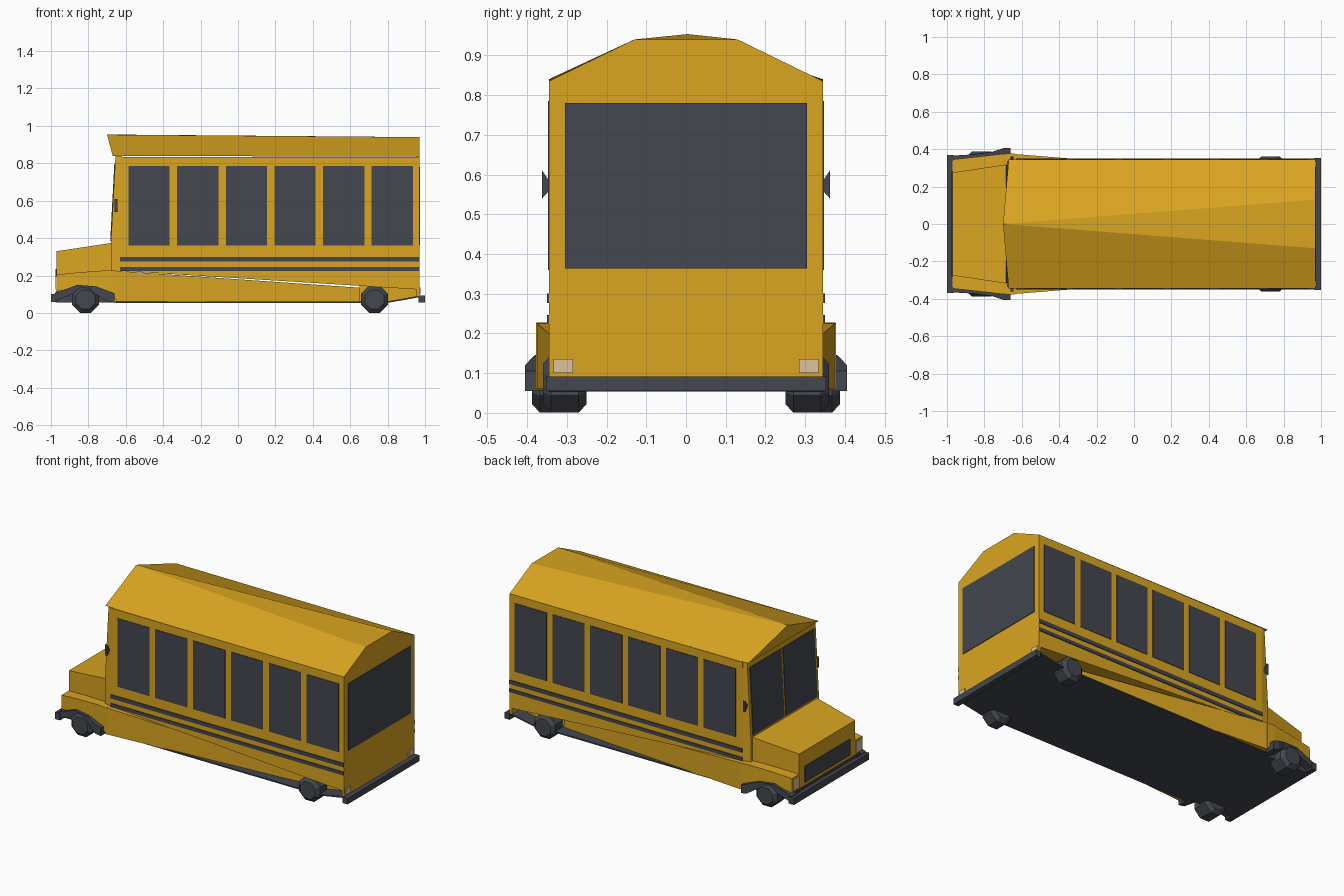
import bpy, bmesh, math


def material(name, rgb):
    m = bpy.data.materials.new(name)
    m.diffuse_color = (*rgb, 1)
    return m


YELLOW = material("bus yellow", (0.70, 0.376, 0.0144))
DARK = material("dark grey", (0.056, 0.063, 0.078))
LAMP = material("lamp cream", (0.72, 0.55, 0.32))


def loft(name, rings, mat):
    """Join rings of equal point count into one capped solid."""
    bm = bmesh.new()
    vs = [[bm.verts.new(p) for p in r] for r in rings]
    n = len(rings[0])
    for a, b in zip(vs, vs[1:]):
        for i in range(n):
            j = (i + 1) % n
            bm.faces.new((a[i], a[j], b[j], b[i]))
    bm.faces.new(vs[0])
    bm.faces.new(vs[-1])
    bmesh.ops.recalc_face_normals(bm, faces=bm.faces)
    me = bpy.data.meshes.new(name)
    bm.to_mesh(me)
    bm.free()
    me.materials.append(mat)
    ob = bpy.data.objects.new(name, me)
    bpy.context.collection.objects.link(ob)
    return ob


def ring(x, y0, y1, z0, z1):
    return [(x, y0, z0), (x, y1, z0), (x, y1, z1), (x, y0, z1)]


def box(name, x0, x1, y0, y1, z0, z1, mat):
    return loft(name, [ring(x0, y0, y1, z0, z1), ring(x1, y0, y1, z0, z1)], mat)


W = 0.345

# Passenger body, with lower edge falling toward the rear
loft("body", [ring(-0.63, -W, W, 0.225, 0.835), ring(0.97, -W, W, 0.125, 0.835)], YELLOW)
box("rear_panel", 0.955, 0.97, -W, W, 0.09, 0.14, YELLOW)

# Skirt: flared at the front, tucked in at the rear wheels
loft("skirt", [ring(-0.65, -0.375, 0.375, 0.06, 0.225),
               ring(0.65, -0.27, 0.27, 0.06, 0.135)], YELLOW)
loft("rear_skirt", [ring(0.65, -0.26, 0.26, 0.06, 0.15),
                    ring(0.80, -0.26, 0.26, 0.06, 0.15),
                    ring(0.96, -0.26, 0.26, 0.09, 0.15)], YELLOW)
loft("floor", [ring(-0.66, -W, W, 0.054, 0.062), ring(0.80, -W, W, 0.054, 0.062),
               ring(0.97, -W, W, 0.084, 0.092)], DARK)

# Roof: pointed at the front, flat-topped at the rear
loft("roof", [
    [(-0.67, -W, 0.84), (-0.70, 0, 0.953), (-0.70, 0, 0.954), (-0.67, W, 0.84)],
    [(0.97, -W, 0.835), (0.97, -0.13, 0.94), (0.97, 0.13, 0.94), (0.97, W, 0.835)],
], YELLOW)

# Cab front with raked windscreen
loft("cab_front", [
    [(-0.68, -0.335, 0.06), (-0.68, 0.335, 0.06), (-0.62, W, 0.06), (-0.62, -W, 0.06)],
    [(-0.68, -0.335, 0.37), (-0.68, 0.335, 0.37), (-0.62, W, 0.37), (-0.62, -W, 0.37)],
    [(-0.655, -0.335, 0.84), (-0.655, 0.335, 0.84), (-0.62, W, 0.84), (-0.62, -W, 0.84)],
], YELLOW)


def rake(z):
    return -0.68 + 0.025 * (z - 0.37) / 0.47


for s in (-1, 1):
    loft("windscreen_pane", [
        [(rake(z) - d, s * y, z) for d, y in ((0.004, 0.008), (0.004, 0.315),
                                              (-0.002, 0.315), (-0.002, 0.008))]
        for z in (0.385, 0.80)], DARK)

# Hood and grille
loft("hood", [ring(-0.97, -0.275, 0.275, 0.10, 0.33),
              ring(-0.67, -0.32, 0.32, 0.10, 0.375)], YELLOW)
box("grille", -0.975, -0.968, -0.22, 0.22, 0.135, 0.235, DARK)
box("nose_floor", -0.975, -0.65, -0.32, 0.32, 0.055, 0.115, DARK)

# Bumpers
box("front_bumper", -1.0, -0.965, -0.37, 0.37, 0.058, 0.10, DARK)
box("rear_bumper", 0.965, 1.0, -0.352, 0.352, 0.055, 0.092, DARK)


def wheel(name, x, s, y0, y1):
    def circle(y, r):
        return [(x + r * math.cos(math.pi * (k + 0.5) / 4), s * y,
                 0.073 + r * math.sin(math.pi * (k + 0.5) / 4)) for k in range(8)]
    e = 0.02
    loft(name, [circle(y0, 0.055), circle(y0 + e, 0.078),
                circle(y1 - e, 0.078), circle(y1, 0.055)], DARK)


for s in (-1, 1):
    # Front fender and headlamp
    loft("fender", [ring(x, s * a, s * b, z0, z1) for x, a, b, z0, z1 in (
        (-0.97, 0.20, 0.345, 0.115, 0.205), (-0.85, 0.20, 0.358, 0.14, 0.217),
        (-0.70, 0.20, 0.375, 0.12, 0.228), (-0.64, 0.20, 0.378, 0.06, 0.225))], YELLOW)
    box("headlamp", -0.976, -0.968, s * 0.28, s * 0.34, 0.125, 0.195, LAMP)
    # Dark wheel arch running back into a step
    loft("wheel_arch", [ring(x, s * 0.28, s * b, z0, z1) for x, b, z0, z1 in (
        (-0.98, 0.365, 0.065, 0.105), (-0.86, 0.372, 0.11, 0.15),
        (-0.76, 0.385, 0.10, 0.142), (-0.70, 0.405, 0.062, 0.12),
        (-0.66, 0.405, 0.055, 0.105))], DARK)
    wheel("front_wheel", -0.815, s, 0.26, 0.388)
    wheel("rear_wheel", 0.73, s, 0.25, 0.36)

    # Side windows and stripes
    for k in range(6):
        x = -0.585 + 0.26 * k
        box("side_window", x, x + 0.22, s * 0.342, s * 0.348, 0.36, 0.785, DARK)
    for z0, z1 in ((0.276, 0.30), (0.225, 0.246)):
        box("side_stripe", -0.63, 0.97, s * 0.342, s * 0.35, z0, z1, DARK)

    # Wing mirror and tail lamp
    loft("wing_mirror", [
        [(x, s * 0.335, 0.57), (x, s * 0.362, 0.54), (x, s * 0.362, 0.61)]
        for x in (-0.66, -0.645)], DARK)
    box("tail_lamp", 0.968, 0.976, s * 0.285, s * 0.333, 0.10, 0.136, LAMP)

# Rear window
box("rear_window", 0.967, 0.974, -0.305, 0.305, 0.363, 0.78, DARK)
